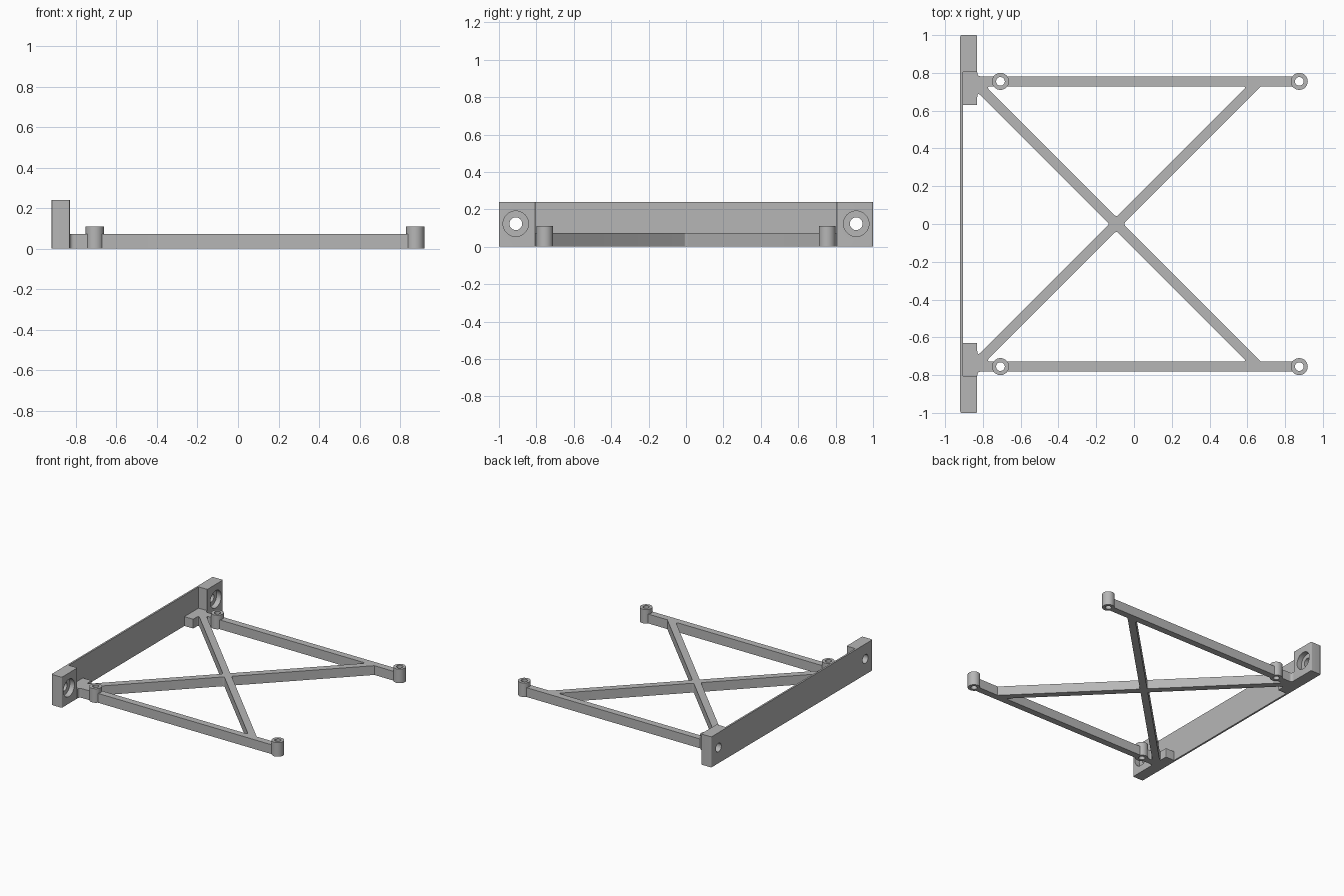
import bpy, bmesh, math
from mathutils import Vector, Matrix

if "Cube" in bpy.data.objects:
    bpy.data.objects.remove(bpy.data.objects["Cube"], do_unlink=True)

grey = bpy.data.materials.new("plain grey")
grey.use_nodes = True
colour = (0.47, 0.47, 0.47, 1)
grey.diffuse_color = colour
grey.node_tree.nodes["Principled BSDF"].inputs["Base Color"].default_value = colour


def rounded(points, steps=6):
    """Outline from (x, y, fillet radius) corners."""
    out = []
    for i, (x, y, r) in enumerate(points):
        p = Vector((x, y))
        if r == 0:
            out.append(p)
            continue
        a = (Vector(points[i - 1][:2]) - p).normalized()
        b = (Vector(points[(i + 1) % len(points)][:2]) - p).normalized()
        t = r / math.tan(a.angle(b) / 2)
        for k in range(steps + 1):
            s = k / steps
            out.append(p + a * t * (1 - s) ** 2 + b * t * s ** 2)
    return out


def circle(x, y, r, n=32):
    return [Vector((x + r * math.cos(math.tau * k / n),
                    y + r * math.sin(math.tau * k / n))) for k in range(n)]


def mirrored(points):
    return [(x, -y, r) for x, y, r in reversed(points)]


def prism(name, loops, height):
    """Extrude an outline, with further loops as holes, up from z = 0."""
    bm = bmesh.new()
    for loop in loops:
        verts = [bm.verts.new((p.x, p.y, 0)) for p in loop]
        for i, v in enumerate(verts):
            bm.edges.new((verts[i - 1], v))
    bmesh.ops.triangle_fill(bm, edges=bm.edges[:], use_beauty=True, normal=(0, 0, 1))
    top = bmesh.ops.extrude_face_region(bm, geom=bm.faces[:], use_keep_orig=True)["geom"]
    bmesh.ops.translate(bm, vec=(0, 0, height),
                        verts=[g for g in top if isinstance(g, bmesh.types.BMVert)])
    bmesh.ops.recalc_face_normals(bm, faces=bm.faces[:])
    mesh = bpy.data.meshes.new(name)
    bm.to_mesh(mesh)
    bm.free()
    obj = bpy.data.objects.new(name, mesh)
    bpy.context.collection.objects.link(obj)
    mesh.materials.append(grey)
    return obj


def activate(obj):
    bpy.ops.object.select_all(action="DESELECT")
    obj.select_set(True)
    bpy.context.view_layer.objects.active = obj


def cut_bore(obj, x0, x1, y, z, r):
    """Cut a round hole along x."""
    bm = bmesh.new()
    place = Matrix.Translation(((x0 + x1) / 2, y, z)) @ Matrix.Rotation(math.pi / 2, 4, "Y")
    bmesh.ops.create_cone(bm, cap_ends=True, segments=40, radius1=r, radius2=r,
                          depth=x1 - x0, matrix=place)
    mesh = bpy.data.meshes.new("bore_cutter")
    bm.to_mesh(mesh)
    bm.free()
    mesh.materials.append(grey)
    cutter = bpy.data.objects.new("bore_cutter", mesh)
    cutter.hide_render = True
    bpy.context.collection.objects.link(cutter)
    mod = obj.modifiers.new("bore", "BOOLEAN")
    mod.operation, mod.solver, mod.object = "DIFFERENCE", "EXACT", cutter
    activate(obj)
    bpy.ops.object.modifier_apply(modifier=mod.name)
    bpy.data.objects.remove(cutter, do_unlink=True)


# Main dimensions
cross_x, half_diag = -0.093, 0.037
arm_y, arm_in, arm_out = 0.755, 0.729, 0.781
face_x, foot_y = -0.83, 0.805
post_xs = (-0.707, 0.875)

# Mounting plate with a thick block at each end
half = [(-0.92, 1, 0.008), (face_x, 1, 0.008), (face_x, foot_y, 0.005), (-0.906, foot_y, 0)]
mount = prism("mounting_plate", [rounded(half + mirrored(half))], 0.24)
for side in (1, -1):
    cut_bore(mount, -1, -0.7, side * 0.91, 0.123, 0.034)
    cut_bore(mount, face_x - 0.04, -0.7, side * 0.91, 0.123, 0.068)

# Flat frame: feet, two arms and crossed braces
half = [(cross_x - half_diag, 0, 0.014),
        (face_x, cross_x - half_diag - face_x, 0.012),
        (face_x, 0.63, 0.006), (-0.912, 0.63, 0),
        (-0.912, foot_y, 0), (face_x, foot_y, 0),
        (face_x, arm_out, 0.022),
        (0.845, arm_out, 0), (0.845, arm_in, 0),
        (cross_x + arm_in + half_diag, arm_in, 0),
        (cross_x + half_diag, 0, 0.014)]
loops = [rounded(half + mirrored(half[1:-1]))]
reach = arm_in - half_diag
for side in (1, -1):
    loops.append(rounded([(cross_x - reach, side * arm_in, 0.011),
                          (cross_x + reach, side * arm_in, 0.011),
                          (cross_x, side * half_diag, 0.014)]))
    loops.append(circle(post_xs[0], side * arm_y, 0.0242))
parts = [mount, prism("cross_braced_frame", loops, 0.073)]

# Hollow posts on the arms
for side, label in ((1, "back"), (-1, "front")):
    for x, end in zip(post_xs, ("inner", "outer")):
        tube = [circle(x, side * arm_y, 0.045), circle(x, side * arm_y, 0.023)]
        parts.append(prism(f"{label}_{end}_post", tube, 0.11))

for obj in parts:
    activate(obj)
    bpy.ops.object.shade_smooth_by_angle(angle=math.radians(30))
